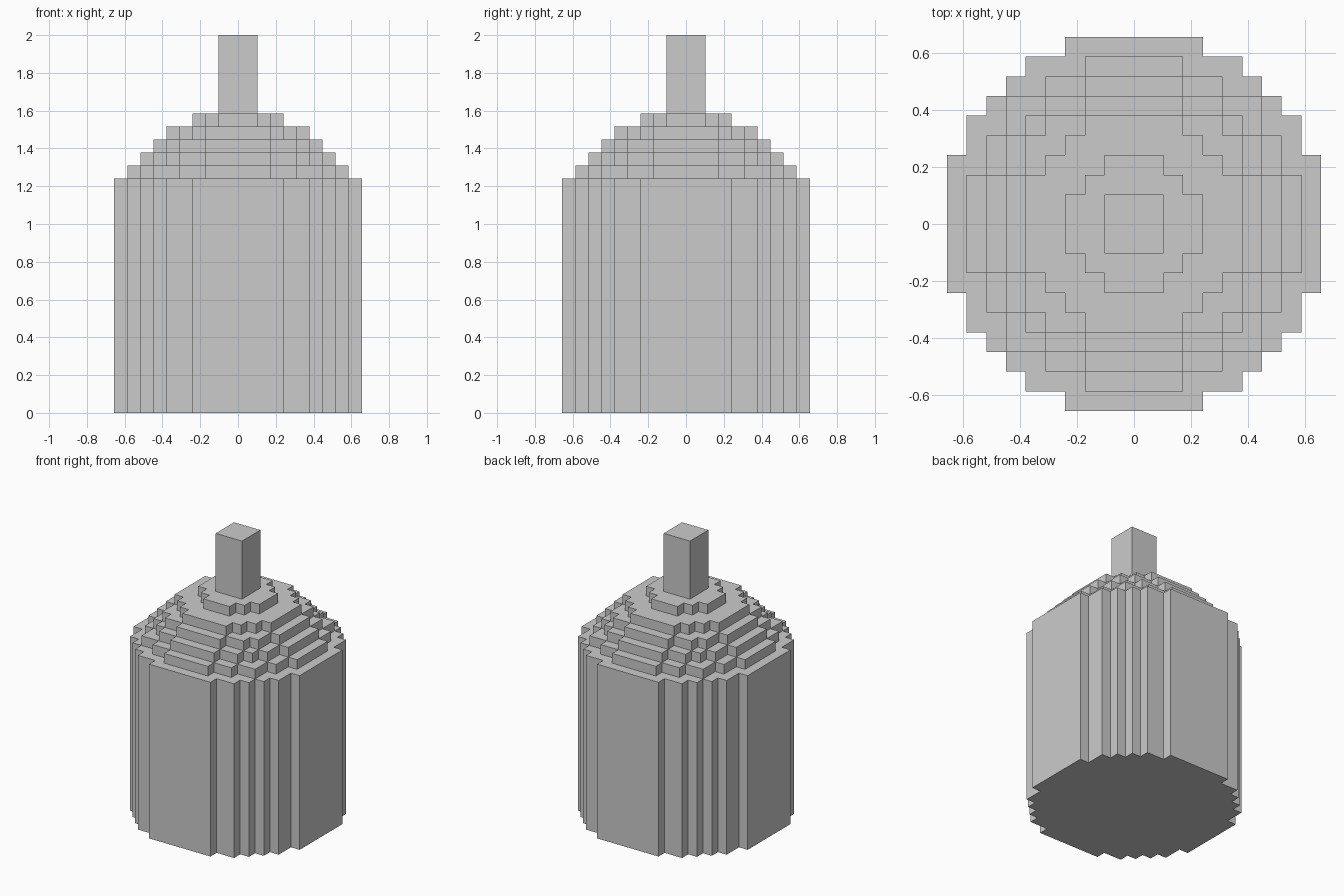
import bpy, bmesh
from mathutils import Vector

if "Cube" in bpy.data.objects:
    bpy.data.objects.remove(bpy.data.objects["Cube"])

N = 29                 # cells along the height
S = 2.0 / N            # cell size


def disc(radius):
    """Grid cells whose centres lie inside a circle."""
    r = int(radius)
    return {(x, y) for x in range(-r, r + 1) for y in range(-r, r + 1)
            if x * x + y * y <= radius * radius}


def slab(radius, z0, z1):
    return {(x, y, z) for x, y in disc(radius) for z in range(z0, z1)}


# Parts as sets of cells
parts = {
    "body": slab(9.5, 0, 18),
    "stepped_shoulder": set().union(
        *(slab(r, 18 + i, 19 + i) for i, r in enumerate((8.5, 7.5, 6.5, 5.5, 3.5)))),
    "top_post": slab(1.5, 23, 29),
}
solid = set().union(*parts.values())


def build(name, cells):
    """Mesh only the exposed cell sides, then merge flat areas."""
    bm = bmesh.new()
    for c in cells:
        centre = Vector((c[0], c[1], c[2] + 0.5))
        for axis in range(3):
            for sign in (-1, 1):
                n = [0, 0, 0]
                n[axis] = sign
                if (c[0] + n[0], c[1] + n[1], c[2] + n[2]) in solid:
                    continue
                n = Vector(n)
                u = Vector([float(i == (axis + 1) % 3) for i in range(3)])
                v = n.cross(u)
                corners = [centre + (n + u * a + v * b) / 2
                           for a, b in ((-1, -1), (1, -1), (1, 1), (-1, 1))]
                bm.faces.new([bm.verts.new(p * S) for p in corners])
    bmesh.ops.remove_doubles(bm, verts=bm.verts[:], dist=S * 0.01)
    bmesh.ops.dissolve_limit(bm, angle_limit=0.01, verts=bm.verts[:], edges=bm.edges[:])
    mesh = bpy.data.meshes.new(name)
    bm.to_mesh(mesh)
    bm.free()
    bpy.context.collection.objects.link(bpy.data.objects.new(name, mesh))


for part_name, part_cells in parts.items():
    build(part_name, part_cells)
